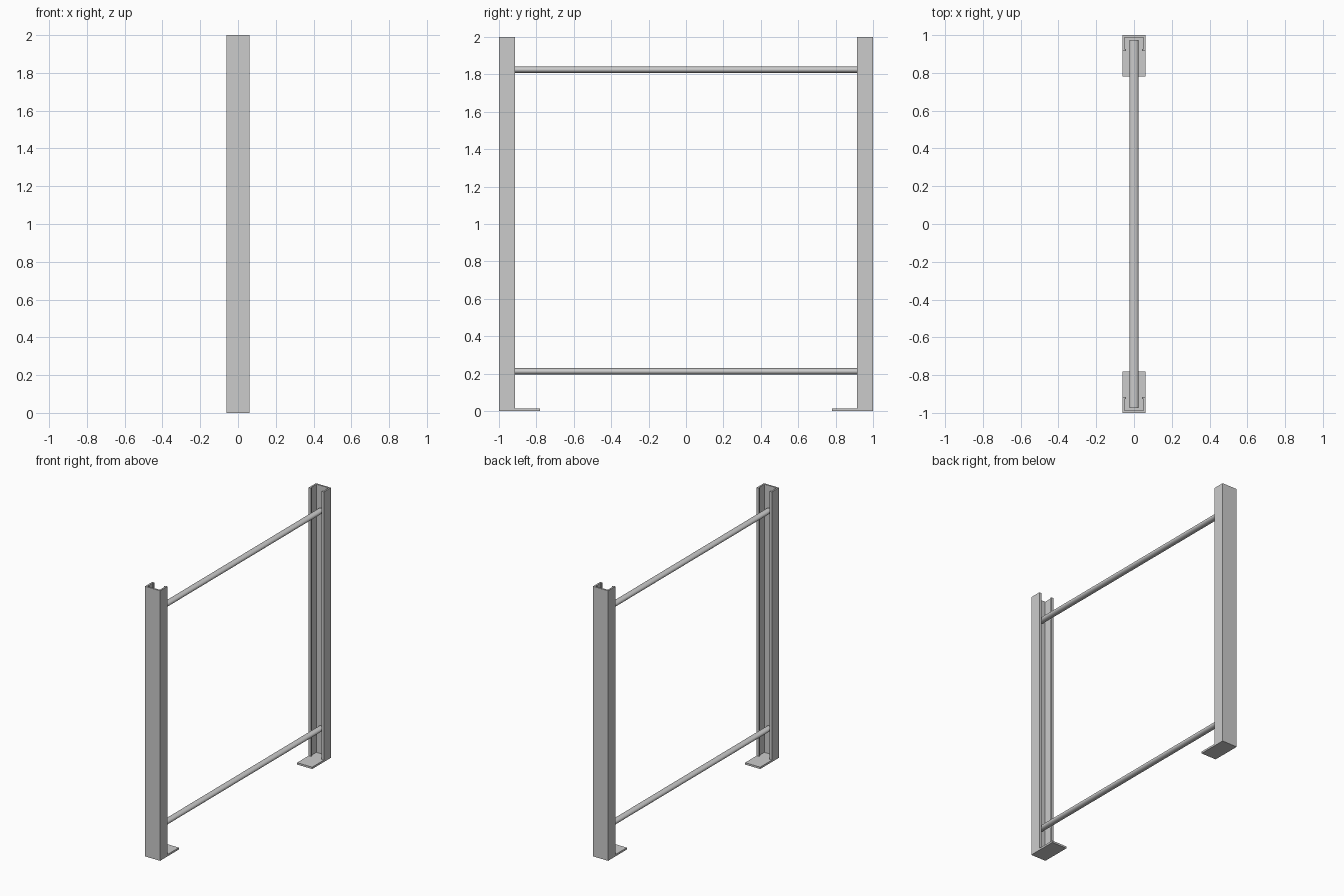
import bpy, bmesh, math

if "Cube" in bpy.data.objects:
    bpy.data.objects.remove(bpy.data.objects["Cube"])


def prism(name, pts, axis, a, b):
    """Extrude a closed 2D outline along z (points are x,y) or y (points are x,z)."""
    def place(p, t):
        return (p[0], p[1], t) if axis == 'z' else (p[0], t, p[1])
    bm = bmesh.new()
    face = bm.faces.new([bm.verts.new(place(p, a)) for p in pts])
    ext = bmesh.ops.extrude_face_region(bm, geom=[face])
    verts = [g for g in ext['geom'] if isinstance(g, bmesh.types.BMVert)]
    bmesh.ops.translate(bm, verts=verts, vec=(0, 0, b - a) if axis == 'z' else (0, b - a, 0))
    bmesh.ops.recalc_face_normals(bm, faces=bm.faces)
    mesh = bpy.data.meshes.new(name)
    bm.to_mesh(mesh)
    bm.free()
    obj = bpy.data.objects.new(name, mesh)
    bpy.context.collection.objects.link(obj)
    return obj


# Half of the lipped channel section, as (x, distance from the outer face)
half = [(0.062, 0), (0.062, 0.085), (0.042, 0.085), (0.042, 0.073),
        (0.050, 0.073), (0.050, 0.012)]
channel = half + [(-x, d) for x, d in reversed(half)]

for side, label in ((-1, "front"), (1, "back")):
    # Upright channel, open towards the middle
    prism(label + "_post", [(x, side * (1 - d)) for x, d in channel], 'z', 0, 2)
    # Foot plate
    foot = [(-0.062, 1), (0.062, 1), (0.062, 0.78), (-0.062, 0.78)]
    prism(label + "_foot", [(x, side * y) for x, y in foot], 'z', 0, 0.014)

# Oval cross rails
for z, label in ((0.212, "lower"), (1.825, "upper")):
    ring = [(0.024 * math.cos(i * math.tau / 32), z + 0.017 * math.sin(i * math.tau / 32))
            for i in range(32)]
    rail = prism(label + "_rail", ring, 'y', -0.975, 0.975)
    bpy.context.view_layer.objects.active = rail
    rail.select_set(True)
    bpy.ops.object.shade_smooth_by_angle(angle=math.radians(40))
    rail.select_set(False)
